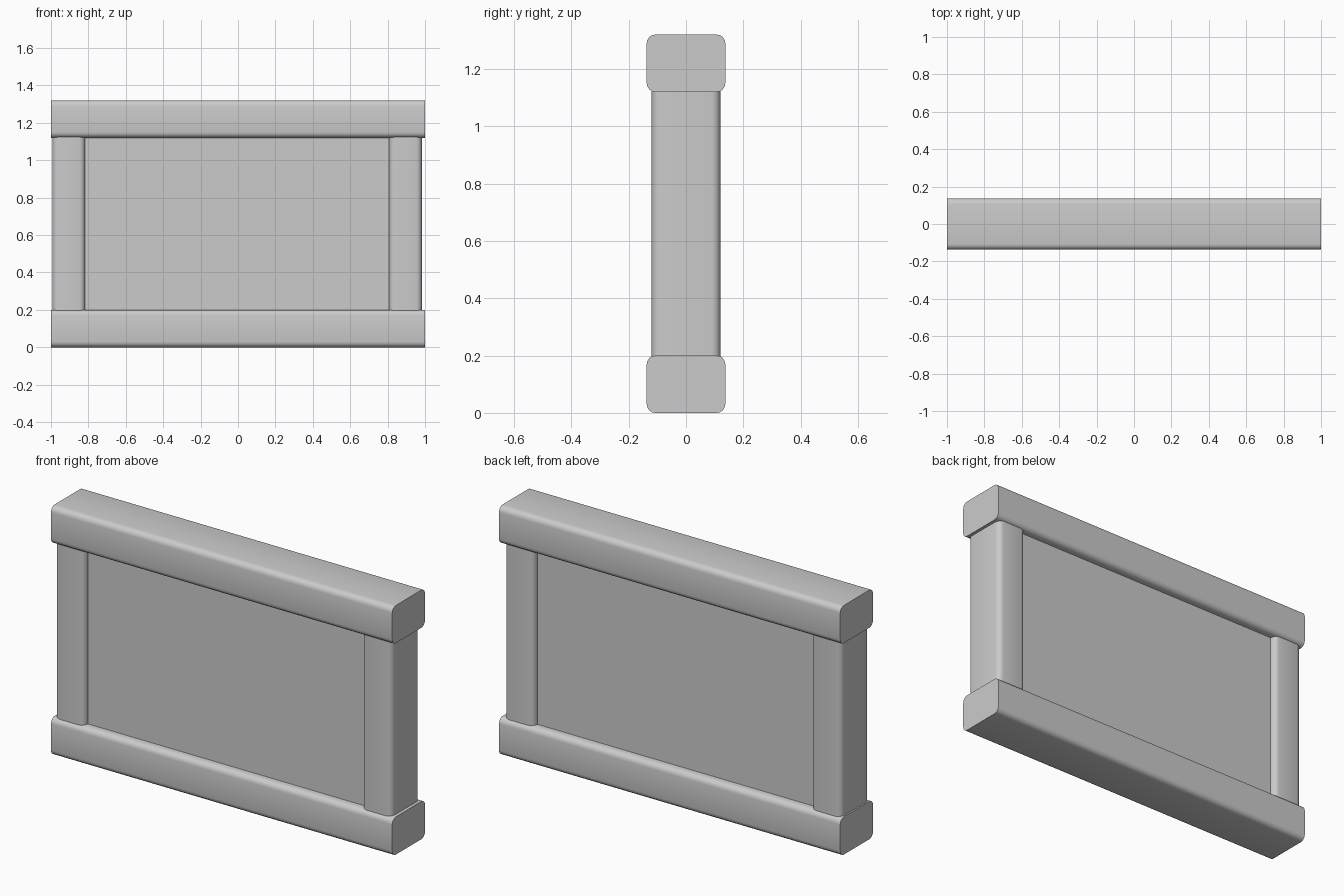
import bpy
import bmesh
import math

cube = bpy.data.objects.get("Cube")
if cube:
    bpy.data.objects.remove(cube, do_unlink=True)

grey = bpy.data.materials.new("plain grey")
grey.use_nodes = True
colour = (0.6, 0.6, 0.6, 1)
grey.diffuse_color = colour
grey.node_tree.nodes["Principled BSDF"].inputs["Base Color"].default_value = colour


def bar(name, low, high, axis=None, radius=0.03):
    """Box between two corners, with the edges along one axis rounded."""
    bm = bmesh.new()
    bmesh.ops.create_cube(bm, size=1)
    for v in bm.verts:
        v.co = [a + (b - a) * (c + 0.5) for a, b, c in zip(low, high, v.co)]
    if axis is not None:
        along = [e for e in bm.edges
                 if abs((e.verts[1].co - e.verts[0].co).normalized()[axis]) > 0.9]
        bmesh.ops.bevel(bm, geom=along, offset=radius, segments=4,
                        profile=0.5, affect='EDGES')
    mesh = bpy.data.meshes.new(name)
    bm.to_mesh(mesh)
    bm.free()
    mesh.materials.append(grey)
    obj = bpy.data.objects.new(name, mesh)
    bpy.context.collection.objects.link(obj)
    bpy.ops.object.select_all(action='DESELECT')
    obj.select_set(True)
    bpy.context.view_layer.objects.active = obj
    bpy.ops.object.shade_smooth_by_angle(angle=math.radians(40))
    return obj


# Horizontal rails
for name, z in (("bottom_rail", 0), ("top_rail", 1.12)):
    bar(name, (-1, -0.137, z), (1, 0.137, z + 0.2), axis=0)

# Upright posts, set slightly into the rails
for name, x in (("right_post", -0.992), ("left_post", 0.808)):
    bar(name, (x, -0.12, 0.18), (x + 0.175, 0.12, 1.14), axis=2)

# Flat infill panel
bar("panel", (-0.9, -0.09, 0.18), (0.9, 0.09, 1.14))
